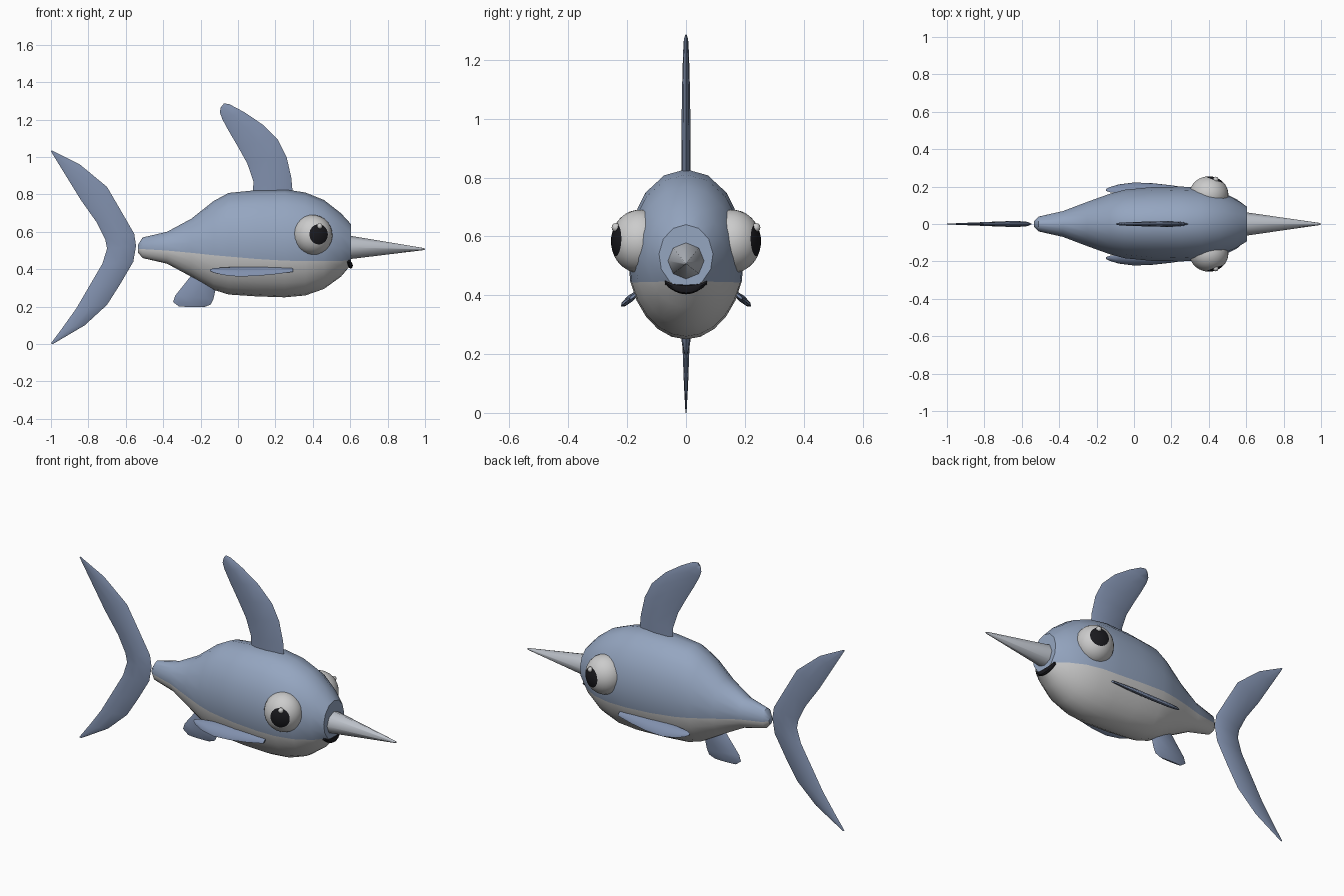
import bpy, bmesh
from math import radians, sin, cos, pi, asin, acos
from mathutils import Vector

if "Cube" in bpy.data.objects:
    bpy.data.objects.remove(bpy.data.objects["Cube"])


def material(name, color):
    m = bpy.data.materials.new(name)
    m.diffuse_color = (*color, 1)
    m.use_nodes = True
    m.node_tree.nodes["Principled BSDF"].inputs["Base Color"].default_value = m.diffuse_color
    return m


BLUE = material("blue_skin", (0.30, 0.38, 0.53))
FIN = material("fin_blue", (0.22, 0.28, 0.42))
WHITE = material("white", (0.72, 0.72, 0.71))
BILL = material("bill_grey", (0.50, 0.53, 0.58))
BLACK = material("black", (0.01, 0.01, 0.013))


def finish(bm, name, mats, angle=40):
    bmesh.ops.recalc_face_normals(bm, faces=bm.faces[:])
    for f in bm.faces:
        f.smooth = True
    me = bpy.data.meshes.new(name)
    bm.to_mesh(me)
    bm.free()
    for m in mats:
        me.materials.append(m)
    me.set_sharp_from_angle(angle=radians(angle))
    ob = bpy.data.objects.new(name, me)
    bpy.context.collection.objects.link(ob)
    return ob


def loft(name, rings, mats, mat_of=lambda j: 0, angle=40):
    """Skin a row of closed rings and cap both ends."""
    bm = bmesh.new()
    vs = [[bm.verts.new(p) for p in r] for r in rings]
    n = len(rings[0])
    for a, b in zip(vs, vs[1:]):
        for j in range(n):
            k = (j + 1) % n
            bm.faces.new((a[j], a[k], b[k], b[j])).material_index = mat_of(j)
    bm.faces.new(vs[0])
    bm.faces.new(vs[-1])
    return finish(bm, name, mats, angle)


def fin(name, stations, normal=(0, 1, 0)):
    """Lens-section fin; each station is (leading point, trailing point, half thickness)."""
    rings = []
    for a, b, t in stations:
        a, b, nrm = Vector(a), Vector(b), Vector(normal).normalized()
        c, h = (a + b) / 2, (a - b) / 2
        rings.append([c + h * cos(i * pi / 4) + nrm * t * sin(i * pi / 4) for i in range(8)])
    return loft(name, rings, [FIN], angle=60)


def flat_fin(name, rows):
    return fin(name, [((x1, 0, z1), (x2, 0, z2), t) for x1, z1, x2, z2, t in rows])


# Body: x, bottom z, top z, half width, colour line z
sections = [(-0.535, 0.49, 0.53, 0.015, 0.51), (-0.51, 0.46, 0.57, 0.04, 0.508),
            (-0.38, 0.43, 0.60, 0.07, 0.50), (-0.25, 0.36, 0.67, 0.12, 0.488),
            (-0.13, 0.29, 0.765, 0.163, 0.475), (-0.05, 0.265, 0.808, 0.184, 0.468),
            (0.1, 0.255, 0.823, 0.198, 0.455), (0.25, 0.25, 0.828, 0.20, 0.446),
            (0.36, 0.26, 0.81, 0.196, 0.444), (0.46, 0.295, 0.77, 0.175, 0.444),
            (0.55, 0.36, 0.70, 0.132, 0.445), (0.605, 0.425, 0.64, 0.092, 0.447)]
rings = []
for x, z0, z1, w, line in sections:
    c, h = (z0 + z1) / 2, (z1 - z0) / 2
    a = asin((line - c) / h)
    angs = [a + (pi - 2 * a) * i / 10 for i in range(10)]
    angs += [pi - a + (pi + 2 * a) * i / 10 for i in range(10)]
    rings.append([(x, w * cos(t), c + h * sin(t)) for t in angs])
loft("body", rings, [BLUE, WHITE], lambda j: int(j >= 10))

# Pointed bill
loft("bill", [[(x, r * cos(i * pi / 4), z + r * sin(i * pi / 4)) for i in range(8)]
              for x, z, r in ((0.595, 0.517, 0.063), (0.99, 0.508, 0.006), (1.0, 0.508, 0.002))],
     [BILL], angle=50)

# Smiling mouth
mouth = []
for i in range(9):
    u = -1 + i / 4
    r = 0.006 + 0.011 * (1 - u * u)
    mouth.append([(0.602 - 0.012 * u * u + 0.012 * cos(k * pi / 4), 0.072 * u,
                   0.42 + 0.024 * u * u + r * sin(k * pi / 4)) for k in range(8)])
loft("mouth", mouth, [BLACK])

# Fins on the centre line: leading x, z, trailing x, z, half thickness
flat_fin("dorsal_fin", [
    (0.295, 0.78, 0.08, 0.78, 0.016), (0.285, 0.89, 0.082, 0.87, 0.016),
    (0.26, 1.0, 0.05, 0.965, 0.015), (0.215, 1.09, 0.0, 1.055, 0.014),
    (0.13, 1.175, -0.05, 1.14, 0.012), (0.03, 1.242, -0.085, 1.205, 0.01),
    (-0.045, 1.282, -0.097, 1.24, 0.008), (-0.075, 1.287, -0.092, 1.265, 0.004)])
flat_fin("tail_fin", [
    (-0.995, 1.035, -1.0, 1.03, 0.002), (-0.845, 0.96, -0.92, 0.90, 0.007),
    (-0.70, 0.84, -0.84, 0.77, 0.011), (-0.63, 0.72, -0.755, 0.65, 0.014),
    (-0.555, 0.59, -0.71, 0.56, 0.016), (-0.545, 0.525, -0.70, 0.51, 0.016),
    (-0.56, 0.44, -0.725, 0.43, 0.016), (-0.63, 0.32, -0.795, 0.31, 0.014),
    (-0.70, 0.21, -0.865, 0.19, 0.011), (-0.82, 0.10, -0.94, 0.085, 0.007),
    (-0.99, 0.0, -1.0, 0.005, 0.002)])
flat_fin("belly_fin", [
    (-0.10, 0.36, -0.21, 0.42, 0.02), (-0.12, 0.29, -0.275, 0.335, 0.02),
    (-0.132, 0.24, -0.335, 0.26, 0.016), (-0.145, 0.212, -0.347, 0.225, 0.011),
    (-0.18, 0.198, -0.315, 0.2, 0.005)])

# Swept side fins: x, outer y, inner y, half thickness
side_rows = [(0.295, 0.192, 0.17, 0.005), (0.2, 0.207, 0.16, 0.01), (0.1, 0.218, 0.16, 0.012),
             (0.0, 0.222, 0.16, 0.012), (-0.08, 0.212, 0.165, 0.011),
             (-0.13, 0.197, 0.17, 0.008), (-0.15, 0.186, 0.178, 0.003)]


def drop(y):
    return 0.405 - (y - 0.17) * 0.85


for s, side in ((-1, "right"), (1, "left")):
    fin(side + "_side_fin",
        [((x, s * o, drop(o)), (x, s * i, drop(i)), t) for x, o, i, t in side_rows],
        (0, s * 0.65, 0.76))

    # Eye: sphere with its pole on the gaze line, pupil faces black
    gaze = Vector((0.34, s * 0.93, 0.04)).normalized()
    bm = bmesh.new()
    bmesh.ops.create_uvsphere(bm, u_segments=24, v_segments=18, radius=1)
    for f in bm.faces:
        f.material_index = int(f.calc_center_median().z > cos(radians(30)))
    turn = Vector((0, 0, 1)).rotation_difference(gaze)
    for v in bm.verts:
        p = turn @ v.co
        v.co = (0.40 + 0.105 * p.x, s * 0.157 + 0.098 * p.y, 0.583 + 0.108 * p.z)
    finish(bm, side + "_eye", [WHITE, BLACK])

    # Small glint on the pupil
    bm = bmesh.new()
    bmesh.ops.create_uvsphere(bm, u_segments=10, v_segments=6, radius=0.015)
    bmesh.ops.translate(bm, verts=bm.verts[:], vec=(0.437, s * 0.238, 0.63))
    finish(bm, side + "_eye_glint", [WHITE])
